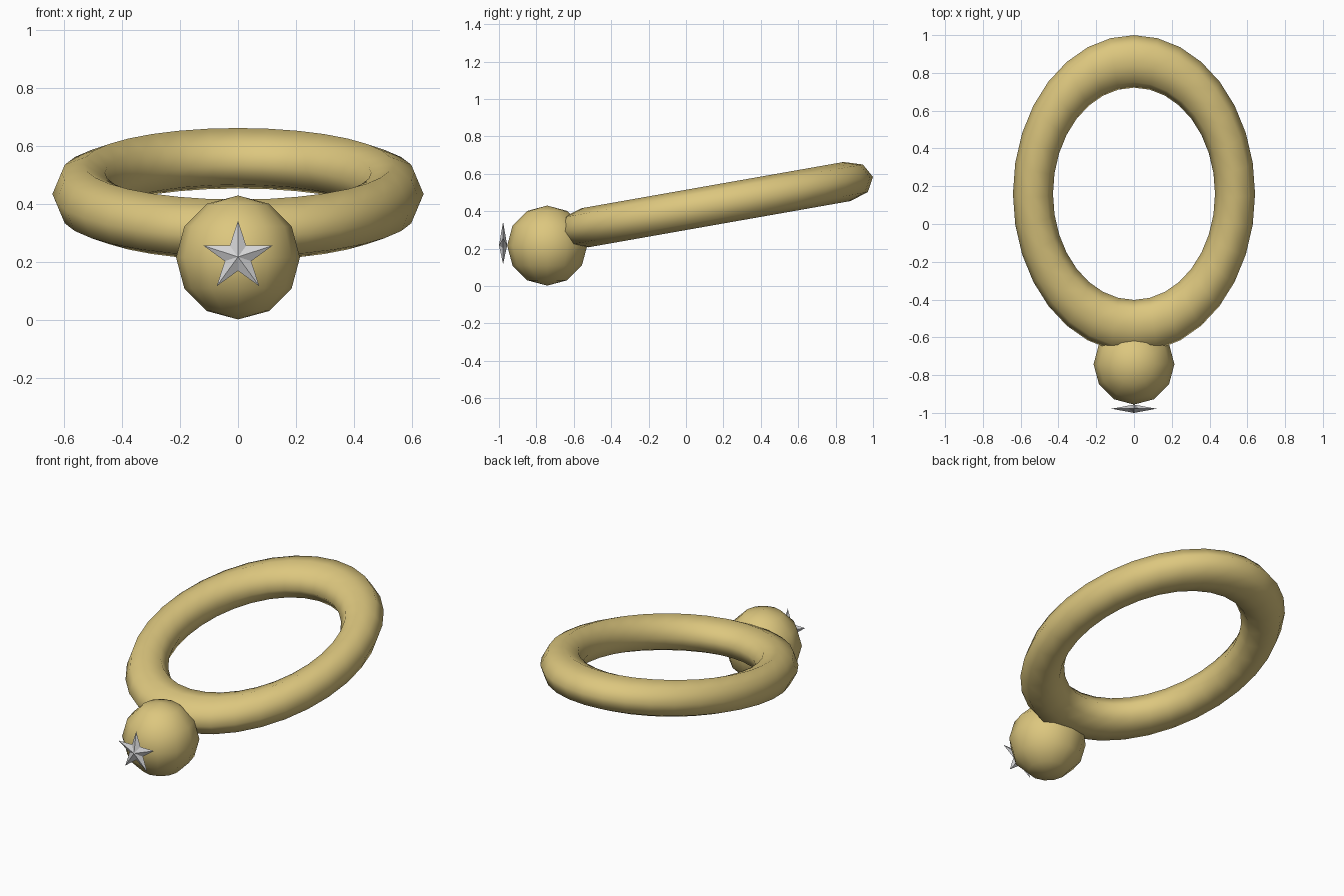
import bpy
import bmesh
from math import sin, cos, pi, radians

cube = bpy.data.objects.get("Cube")
if cube:
    bpy.data.objects.remove(cube, do_unlink=True)


def make_material(name, color):
    mat = bpy.data.materials.new(name)
    mat.use_nodes = True
    mat.diffuse_color = color
    mat.node_tree.nodes["Principled BSDF"].inputs["Base Color"].default_value = color
    return mat


def finish(obj, name, mat, smooth):
    obj.name = name
    obj.data.name = name
    obj.data.materials.append(mat)
    for poly in obj.data.polygons:
        poly.use_smooth = smooth


gold = make_material("gold", (0.72, 0.57, 0.21, 1))
silver = make_material("silver", (0.66, 0.66, 0.67, 1))

# Collar band: oval torus tilted up towards the back
bpy.ops.mesh.primitive_torus_add(
    major_segments=32, minor_segments=8, major_radius=0.535, minor_radius=0.106,
    location=(0, 0.16, 0.435), rotation=(radians(10), 0, 0))
band = bpy.context.object
band.scale.y = 1.33
finish(band, "band", gold, True)

# Round bead on the front of the band
bpy.ops.mesh.primitive_uv_sphere_add(
    segments=12, ring_count=6, radius=0.214, location=(0, -0.742, 0.216))
finish(bpy.context.object, "bead", gold, True)

# Faceted five-pointed star, pointed towards both front and back
bm = bmesh.new()
rim = []
for i in range(10):
    radius = 0.048 if i % 2 else 0.125
    angle = i * pi / 5
    rim.append(bm.verts.new((radius * sin(angle), 0, radius * cos(angle))))
for depth in (-0.022, 0.022):
    tip = bm.verts.new((0, depth, 0))
    for i in range(10):
        bm.faces.new((tip, rim[i], rim[(i + 1) % 10]))
bmesh.ops.recalc_face_normals(bm, faces=bm.faces)
mesh = bpy.data.meshes.new("star")
bm.to_mesh(mesh)
bm.free()
star = bpy.data.objects.new("star", mesh)
star.location = (0, -0.978, 0.218)
bpy.context.collection.objects.link(star)
finish(star, "star", silver, False)
